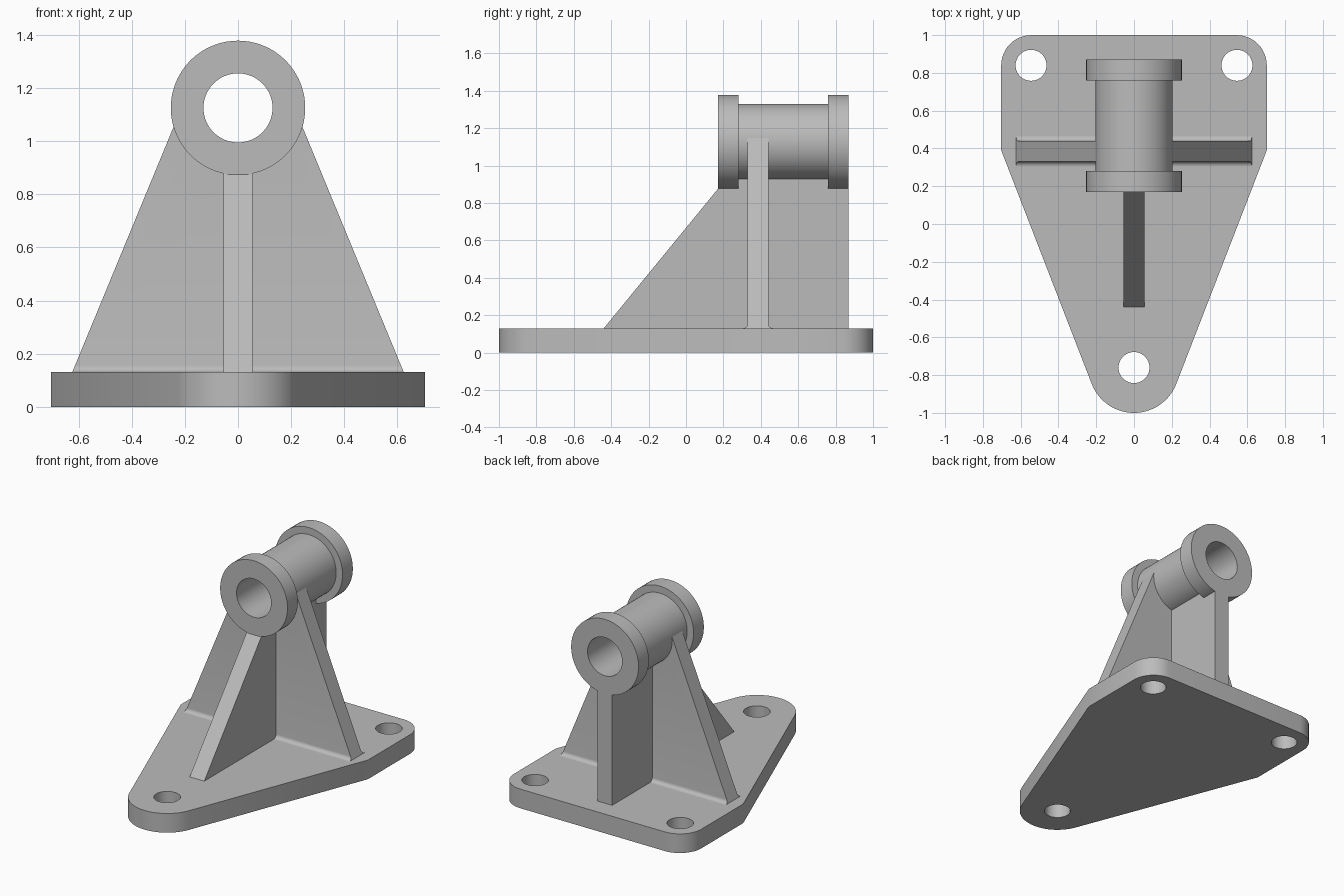
import bpy, bmesh
from math import sin, cos, pi, atan2, radians

cube = bpy.data.objects.get("Cube")
if cube:
    bpy.data.objects.remove(cube)

GREY = (0.5, 0.5, 0.5, 1)
steel = bpy.data.materials.new("plain grey metal")
steel.use_nodes = True
steel.diffuse_color = GREY
steel.node_tree.nodes["Principled BSDF"].inputs["Base Color"].default_value = GREY

BASE_TOP = 0.13
AXIS_Z = 1.125


def finish(name, bm):
    bmesh.ops.recalc_face_normals(bm, faces=bm.faces[:])
    mesh = bpy.data.meshes.new(name)
    bm.to_mesh(mesh)
    bm.free()
    mesh.materials.append(steel)
    ob = bpy.data.objects.new(name, mesh)
    bpy.context.collection.objects.link(ob)
    return ob


def loft(name, ring_a, ring_b):
    """Solid between two matching outlines."""
    bm = bmesh.new()
    a = [bm.verts.new(p) for p in ring_a]
    b = [bm.verts.new(p) for p in ring_b]
    bm.faces.new(a)
    bm.faces.new(b)
    for i in range(len(a)):
        j = (i + 1) % len(a)
        bm.faces.new((a[i], a[j], b[j], b[i]))
    return finish(name, bm)


def arc(cx, cy, r, start, end, n):
    return [(cx + r * cos(start + (end - start) * i / n),
             cy + r * sin(start + (end - start) * i / n)) for i in range(n + 1)]


def cut(ob, cutter):
    mod = ob.modifiers.new("cut", 'BOOLEAN')
    mod.operation = 'DIFFERENCE'
    mod.solver = 'EXACT'
    mod.object = cutter
    select(ob)
    bpy.ops.object.modifier_apply(modifier=mod.name)
    bpy.data.objects.remove(cutter)


def select(ob):
    bpy.ops.object.select_all(action='DESELECT')
    ob.select_set(True)
    bpy.context.view_layer.objects.active = ob


# Base plate: rounded back corners, tapering to a round front end
tilt = atan2(-0.36, 0.93)
right_half = (arc(0, -0.76, 0.24, -pi / 2, tilt, 16) + [(0.703, 0.39)]
              + arc(0.543, 0.84, 0.16, 0, pi / 2, 12))
outline = right_half + [(-x, y) for x, y in reversed(right_half[1:])]
base = loft("base_plate", [(x, y, 0) for x, y in outline],
            [(x, y, BASE_TOP) for x, y in outline])

# Bolt holes
for x, y in ((-0.545, 0.84), (0.545, 0.84), (0, -0.76)):
    ring = arc(x, y, 0.082, 0, 2 * pi, 40)[:-1]
    cut(base, loft("hole_cutter", [(u, v, -0.1) for u, v in ring],
                   [(u, v, 0.3) for u, v in ring]))

# Flanged bearing tube, turned about the y direction
profile = [(0.13, 0.17), (0.253, 0.17), (0.253, 0.28), (0.205, 0.28),
           (0.205, 0.76), (0.253, 0.76), (0.253, 0.87), (0.13, 0.87)]
SEGS = 72
bm = bmesh.new()
rings = [[bm.verts.new((r * sin(2 * pi * k / SEGS), y, AXIS_Z + r * cos(2 * pi * k / SEGS)))
          for k in range(SEGS)] for r, y in profile]
for i in range(len(rings)):
    a, b = rings[i], rings[(i + 1) % len(rings)]
    for k in range(SEGS):
        n = (k + 1) % SEGS
        bm.faces.new((a[k], a[n], b[n], b[k]))
tube = finish("bearing_tube", bm)

# Long rib under the tube, sloping down to the front
side = [(-0.44, BASE_TOP), (0.87, BASE_TOP), (0.87, 0.878), (0.86, 0.95),
        (0.18, 0.95), (0.17, 0.875)]
loft("long_rib", [(-0.055, y, z) for y, z in side], [(0.055, y, z) for y, z in side])

# Cross rib with small fillets at its foot, tapering up to the tube
FILLET = 0.026
half = arc(0.44 + FILLET, BASE_TOP + FILLET, FILLET, -pi / 2, -pi, 6) + [(0.44, 1.15)]
section = half + [(0.77 - y, z) for y, z in reversed(half)]


def rib_edge(z):
    return 0.624 - 0.413 * (z - BASE_TOP)


cross = loft("cross_rib", [(-rib_edge(z), y, z) for y, z in section],
             [(rib_edge(z), y, z) for y, z in section])
bore = arc(0, AXIS_Z, 0.17, 0, 2 * pi, 48)[:-1]
cut(cross, loft("bore_cutter", [(x, 0, z) for x, z in bore], [(x, 0.8, z) for x, z in bore]))

# Smooth the round surfaces, keep the corners sharp
for ob in (base, tube, cross):
    select(ob)
    bpy.ops.object.shade_smooth_by_angle(angle=radians(30))
